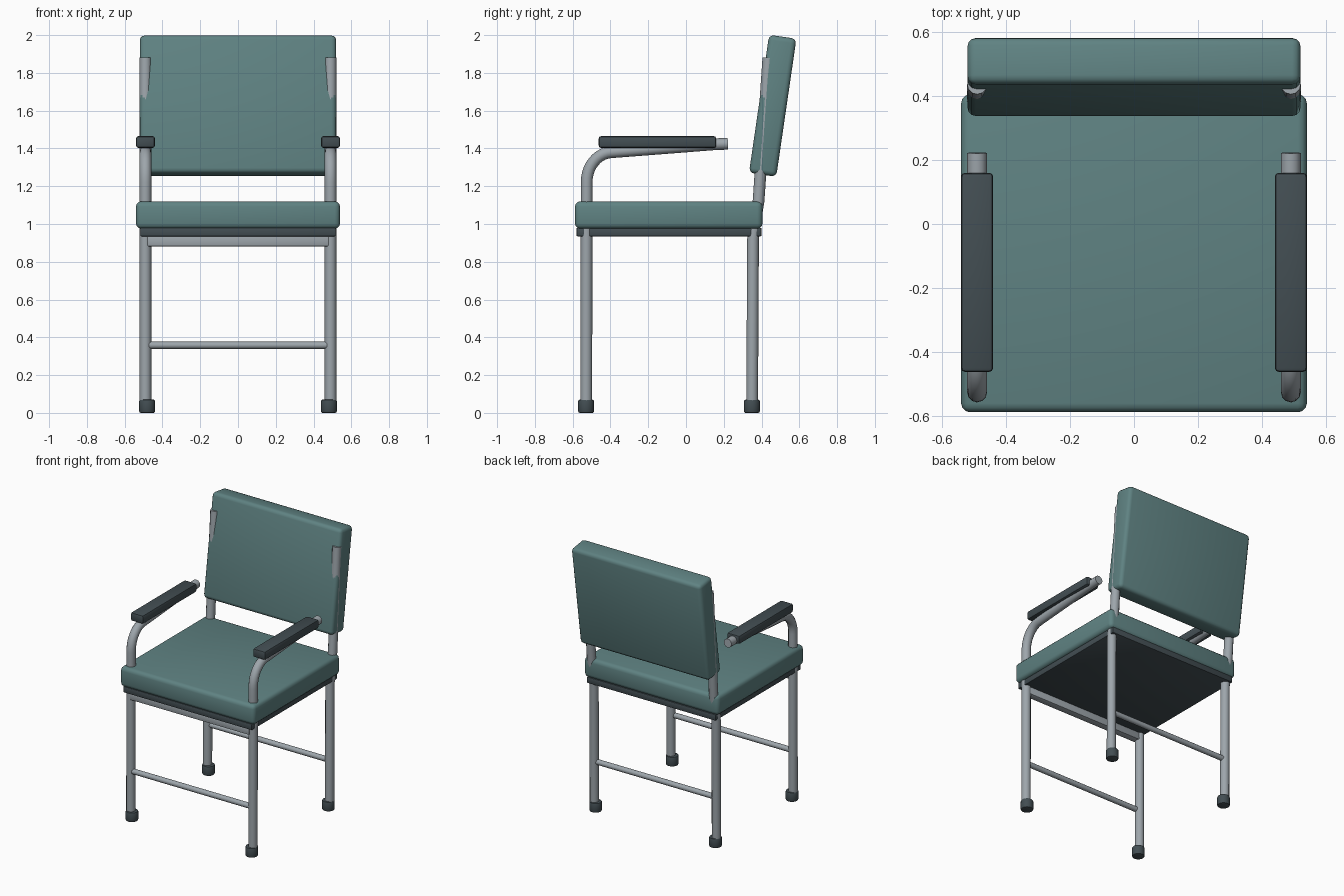
import bpy
import math

if "Cube" in bpy.data.objects:
    bpy.data.objects.remove(bpy.data.objects["Cube"])


def material(name, color):
    m = bpy.data.materials.new(name)
    m.diffuse_color = (*color, 1)
    m.use_nodes = True
    m.node_tree.nodes["Principled BSDF"].inputs["Base Color"].default_value = m.diffuse_color
    return m


TEAL = material("teal upholstery", (0.115, 0.225, 0.225))
STEEL = material("grey steel", (0.34, 0.38, 0.41))
CHARCOAL = material("charcoal rubber", (0.055, 0.075, 0.085))


def finish(name, mat):
    ob = bpy.context.object
    ob.name = name
    ob.data.materials.append(mat)
    bpy.ops.object.shade_smooth_by_angle(angle=math.radians(35))
    return ob


def block(name, mat, lo, hi, bevel, segments=3, tilt=0):
    """Rounded box between two corners, tilted about x."""
    bpy.ops.mesh.primitive_cube_add(
        size=1, location=[(a + b) / 2 for a, b in zip(lo, hi)])
    ob = bpy.context.object
    ob.scale = [b - a for a, b in zip(lo, hi)]
    bpy.ops.object.transform_apply(location=False, rotation=False, scale=True)
    mod = ob.modifiers.new("rounding", "BEVEL")
    mod.width, mod.segments = bevel, segments
    bpy.ops.object.modifier_apply(modifier=mod.name)
    ob.rotation_euler.x = tilt
    return finish(name, mat)


def tube(name, points, radius):
    """Round steel tube through the points, with capped ends."""
    cu = bpy.data.curves.new(name, "CURVE")
    cu.dimensions = "3D"
    cu.bevel_depth, cu.bevel_resolution = radius, 4
    cu.use_fill_caps = True
    sp = cu.splines.new("POLY")
    sp.points.add(len(points) - 1)
    for p, co in zip(sp.points, points):
        p.co = (*co, 1)
    ob = bpy.data.objects.new(name, cu)
    bpy.context.collection.objects.link(ob)
    bpy.ops.object.select_all(action="DESELECT")
    ob.select_set(True)
    bpy.context.view_layer.objects.active = ob
    bpy.ops.object.convert(target="MESH")
    return finish(name, STEEL)


def foot(name, x, y):
    """Rubber cap with a softened rim."""
    bpy.ops.mesh.primitive_cylinder_add(
        vertices=24, radius=0.042, depth=0.07, location=(x, y, 0.035))
    mod = bpy.context.object.modifiers.new("rim", "BEVEL")
    mod.width, mod.segments = 0.008, 2
    bpy.ops.object.modifier_apply(modifier=mod.name)
    finish(name, CHARCOAL)


# Upholstered seat on its base board, and the leaning backrest
block("seat_cushion", TEAL, (-0.54, -0.588, 0.975), (0.54, 0.405, 1.12), 0.028)
block("seat_board", CHARCOAL, (-0.517, -0.58, 0.935), (0.517, 0.4, 0.98), 0.006, 2)
block("backrest", TEAL, (-0.52, 0.386, 1.257), (0.52, 0.532, 1.995), 0.026,
      tilt=math.radians(-8.3))

# Front leg path: upright, quarter bend, then a gently rising arm
front_path = [(-0.528, 0.03), (-0.526, 1.17)]
for i in range(11):
    a = math.radians(180 - 8.7 * i)
    front_path.append((-0.39 + 0.136 * math.cos(a), 1.22 + 0.16 * math.sin(a)))
front_path += [(0.15, 1.422), (0.222, 1.425)]

# Rear leg path: nearly upright below the seat, leaning above it
rear_path = [(0.35, 0.03), (0.355, 0.92), (0.364, 1.0), (0.384, 1.12), (0.436, 1.88)]

for side, s in (("left", -1), ("right", 1)):
    x = 0.49 * s
    tube(f"front_leg_and_arm_{side}", [(x, y, z) for y, z in front_path], 0.031)
    tube(f"rear_leg_{side}", [(x, y, z) for y, z in rear_path], 0.031)
    foot(f"front_foot_{side}", 0.481 * s, -0.529)
    foot(f"rear_foot_{side}", 0.481 * s, 0.349)
    block(f"arm_pad_{side}", CHARCOAL, (x - 0.05, -0.462, 1.403),
          (x + 0.05, 0.16, 1.465), 0.012, 2)

# Cross bars between the legs
tube("front_stretcher", [(-0.47, -0.533, 0.358), (0.47, -0.533, 0.358)], 0.019)
tube("rear_stretcher", [(-0.47, 0.352, 0.358), (0.47, 0.352, 0.358)], 0.019)
block("front_rail", STEEL, (-0.48, -0.557, 0.882), (0.48, -0.505, 0.937), 0.006, 2)
